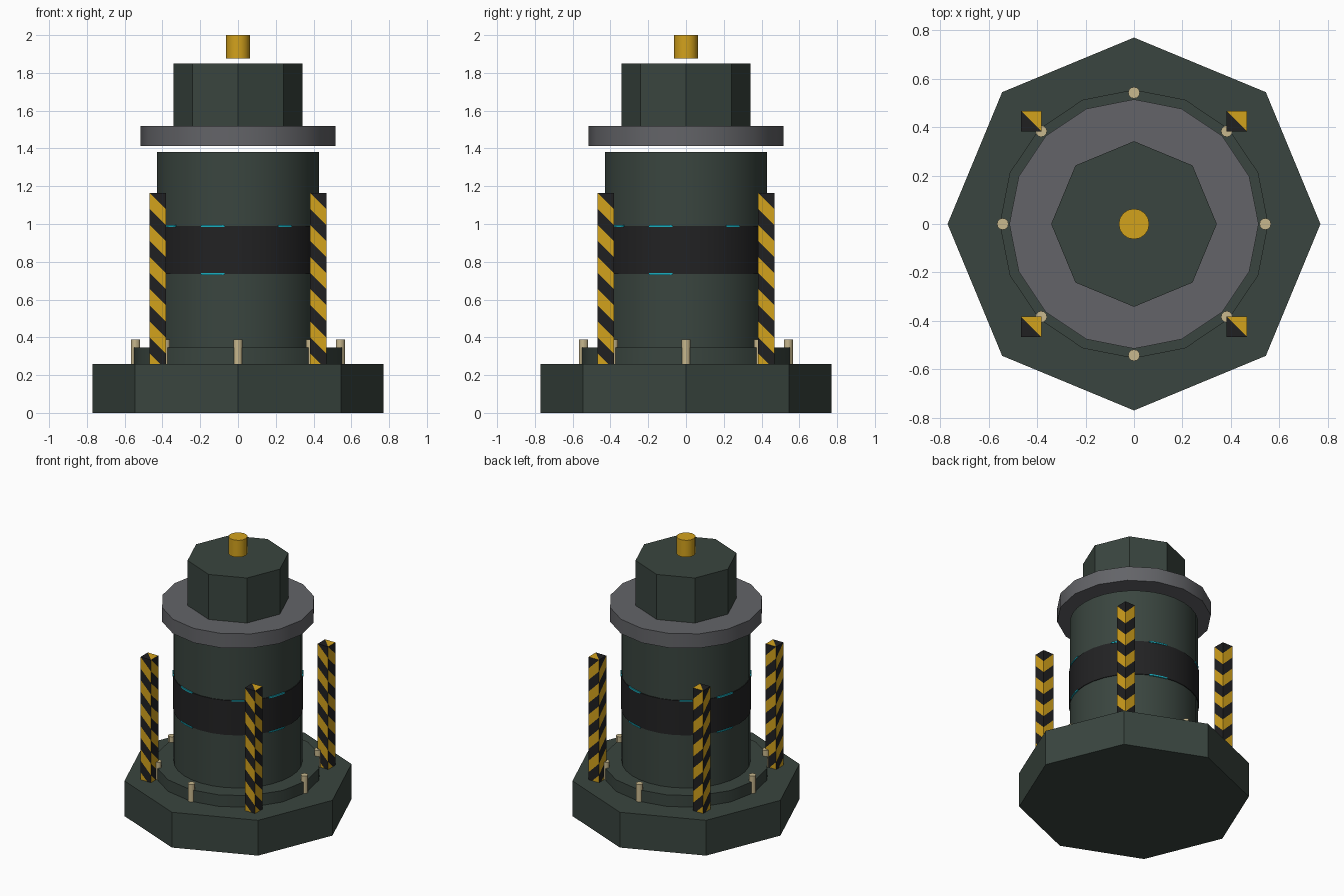
import bpy
import bmesh
import math
from mathutils import Vector

cube = bpy.data.objects.get("Cube")
if cube:
    bpy.data.objects.remove(cube, do_unlink=True)


def material(name, r, g, b):
    m = bpy.data.materials.new(name)
    m.use_nodes = True
    m.diffuse_color = (r, g, b, 1)
    m.node_tree.nodes["Principled BSDF"].inputs["Base Color"].default_value = (r, g, b, 1)
    return m


green = material("dark green paint", 0.042, 0.060, 0.050)
steel = material("grey steel", 0.125, 0.127, 0.138)
rubber = material("black band", 0.016, 0.016, 0.017)
yellow = material("hazard yellow", 0.65, 0.36, 0.012)
black = material("hazard black", 0.014, 0.014, 0.015)
tan = material("pale brass", 0.58, 0.48, 0.27)
cyan = material("cyan glow", 0.01, 0.42, 0.52)


def drum(name, radius, bottom, top, sides, mat, x=0, y=0):
    """Upright prism with a corner on the +x axis."""
    bpy.ops.mesh.primitive_cylinder_add(
        vertices=sides, radius=radius, depth=top - bottom,
        location=(x, y, (bottom + top) / 2))
    ob = bpy.context.object
    ob.name = name
    ob.data.materials.append(mat)
    bpy.ops.object.shade_smooth_by_angle(angle=math.radians(30))
    return ob


def finish(name, bm, mats):
    mesh = bpy.data.meshes.new(name)
    bm.to_mesh(mesh)
    bm.free()
    for m in mats:
        mesh.materials.append(m)
    ob = bpy.data.objects.new(name, mesh)
    bpy.context.collection.objects.link(ob)
    return ob


# Main stack
drum("base", 0.77, 0, 0.26, 8, green)
drum("flange", 0.555, 0.26, 0.345, 16, green)
drum("column", 0.43, 0.345, 1.38, 32, green)
drum("band", 0.435, 0.735, 0.99, 32, rubber)
drum("collar", 0.515, 1.412, 1.518, 16, steel)
drum("head", 0.342, 1.518, 1.85, 8, green)
drum("beacon", 0.063, 1.875, 2.0, 16, yellow)

# Flange bolts
for i in range(8):
    a = i * math.pi / 4
    drum("bolt", 0.024, 0.26, 0.388, 12, tan, 0.542 * math.cos(a), 0.542 * math.sin(a))


# Thin glowing slivers along the band edges
def sliver(centre, width, z):
    bm = bmesh.new()
    steps = 4
    rows = []
    for i in range(steps + 1):
        a = math.radians(centre + width * (i / steps - 0.5))
        x, y = 0.438 * math.cos(a), 0.438 * math.sin(a)
        rows.append([bm.verts.new((x, y, z + h)) for h in (-0.005, 0.005)])
    for (a, b), (c, d) in zip(rows, rows[1:]):
        bm.faces.new((a, c, d, b))
    ob = finish("glow_sliver", bm, [cyan])
    mod = ob.modifiers.new("thickness", "SOLIDIFY")
    mod.thickness = 0.008


for quarter in range(0, 360, 90):
    sliver(quarter - 18, 17, 0.735)
    sliver(quarter - 18, 17, 0.99)
    sliver(quarter - 55, 11, 0.99)
    sliver(quarter + 37, 3, 0.99)

# Striped corner posts: each side is cut along diagonals and coloured in turn
HALF, LOW, HIGH = 0.0425, 0.26, 1.165
STRIPE = 2 * HALF


def stripe_value(p, normal):
    """Distance across the diagonal stripes on one side of a post."""
    if abs(normal.z) > 0.5:
        return p.x + p.y - STRIPE
    along = p.x if abs(normal.y) > 0.5 else p.y
    return along + HALF + p.z - HIGH


def post_mesh():
    bm = bmesh.new()
    bmesh.ops.create_cube(bm, size=1)
    for v in bm.verts:
        v.co = Vector((v.co.x * STRIPE, v.co.y * STRIPE, LOW if v.co.z < 0 else HIGH))
    bmesh.ops.split_edges(bm, edges=bm.edges[:])
    bm.normal_update()
    for side in bm.faces[:]:
        n = side.normal.copy()
        if abs(n.z) > 0.5:
            across, start = Vector((1, 1, 0)), Vector((0, 0, 0))
        else:
            across = Vector((abs(n.y), abs(n.x), 1))
            start = Vector((-HALF, -HALF, HIGH))
        geom = [side] + list(side.edges) + list(side.verts)
        cuts = 1 if abs(n.z) > 0.5 else 13
        for k in range(cuts):
            level = start + Vector((0, 0, STRIPE * (1 - k) if cuts > 1 else 0))
            cut = bmesh.ops.bisect_plane(bm, geom=geom, dist=1e-5, plane_co=level, plane_no=across)
            geom = list(set(cut["geom"]))
    bm.normal_update()
    for f in bm.faces:
        value = stripe_value(f.calc_center_median(), f.normal)
        f.material_index = math.floor(value / STRIPE) % 2
        if abs(f.normal.z) > 0.5:
            c = f.calc_center_median()
            f.material_index = int(c.x + c.y > 0)
    bmesh.ops.remove_doubles(bm, verts=bm.verts[:], dist=1e-5)
    return bm


for sx in (-1, 1):
    for sy in (-1, 1):
        post = finish("hazard_post", post_mesh(), [black, yellow])
        post.location = (0.425 * sx, 0.425 * sy, 0)
